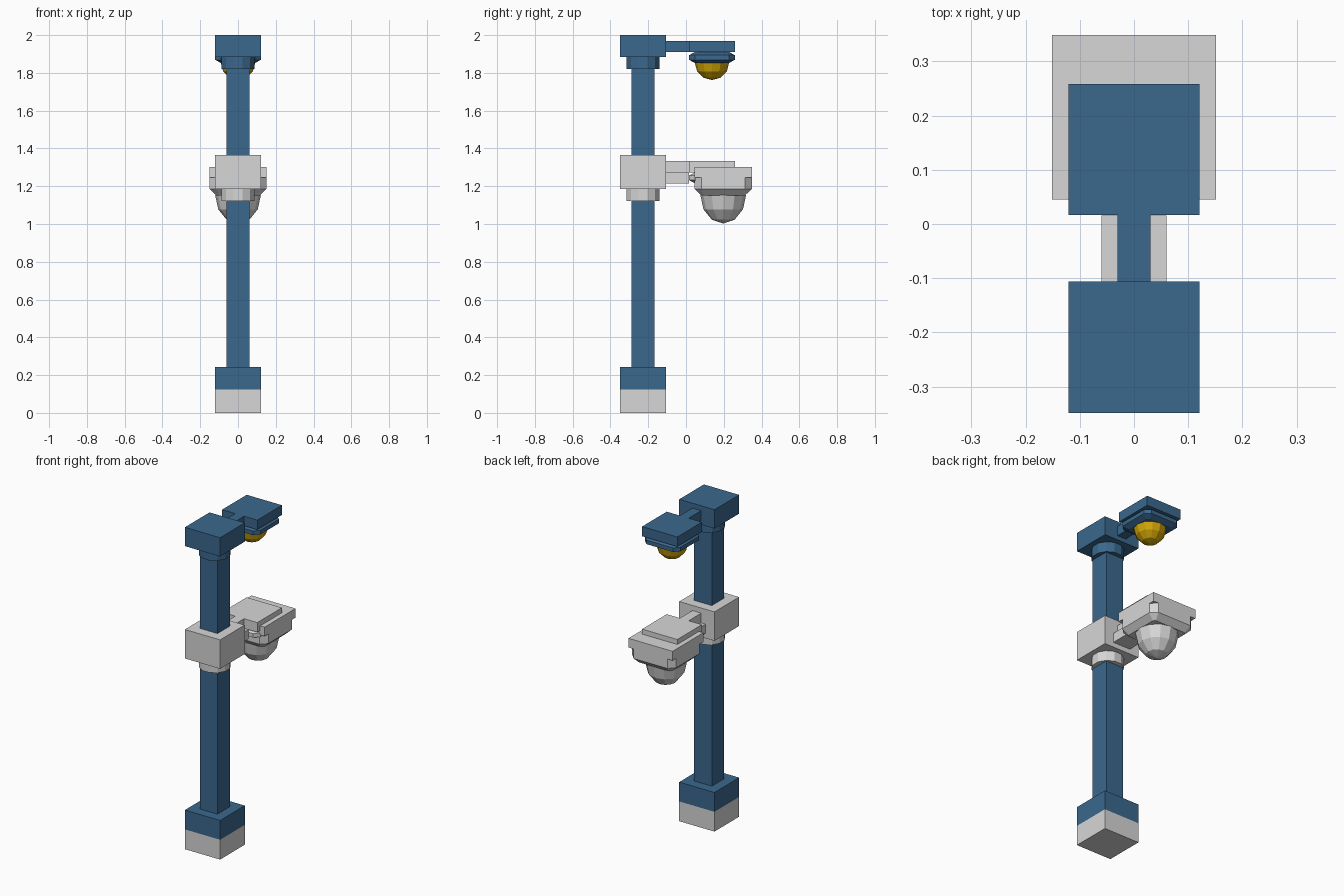
import bpy, bmesh, math

if "Cube" in bpy.data.objects:
    bpy.data.objects.remove(bpy.data.objects["Cube"])


def material(name, rgb):
    m = bpy.data.materials.new(name)
    m.diffuse_color = (*rgb, 1)
    m.use_nodes = True
    m.node_tree.nodes["Principled BSDF"].inputs["Base Color"].default_value = m.diffuse_color
    return m


BLUE = material("steel blue", (0.043, 0.138, 0.27))
GREY = material("light grey", (0.68, 0.68, 0.68))
YELLOW = material("lamp yellow", (0.64, 0.38, 0.002))
POST_Y = -0.2275
LAMP_Y = 0.1375
HALF = 0.121


def finish(name, bm, mat):
    bmesh.ops.recalc_face_normals(bm, faces=bm.faces)
    me = bpy.data.meshes.new(name)
    bm.to_mesh(me)
    bm.free()
    me.materials.append(mat)
    ob = bpy.data.objects.new(name, me)
    bpy.context.collection.objects.link(ob)
    return ob


def loft(name, rings, mat):
    """Skin a stack of equal-length point rings and cap both ends."""
    bm = bmesh.new()
    rows = [[bm.verts.new(p) for p in r] for r in rings]
    n = len(rows[0])
    for a, b in zip(rows, rows[1:]):
        for i in range(n):
            j = (i + 1) % n
            bm.faces.new((a[i], a[j], b[j], b[i]))
    bm.faces.new(rows[0])
    bm.faces.new(rows[-1])
    return finish(name, bm, mat)


def square(h, y, z):
    return [(-h, y - h, z), (h, y - h, z), (h, y + h, z), (-h, y + h, z)]


def chamfered(h, cut, y, z):
    """Square outline with its four corners cut at 45 degrees."""
    k = h - cut
    pts = [(h, -k), (h, k), (k, h), (-k, h), (-h, k), (-h, -k), (-k, -h), (k, -h)]
    return [(a, y + b, z) for a, b in pts]


def block(name, h, y, z0, z1, mat):
    return loft(name, [square(h, y, z0), square(h, y, z1)], mat)


def bar(name, h, y0, y1, z0, z1, mat):
    return loft(name, [[(-h, y0, z), (h, y0, z), (h, y1, z), (-h, y1, z)] for z in (z0, z1)], mat)


def collar(name, z0, z1, mat):
    a = [math.radians(15 + 30 * i) for i in range(12)]
    return loft(name, [[(0.091 * math.cos(t), POST_Y + 0.091 * math.sin(t), z) for t in a]
                       for z in (z0, z1)], mat)


def dome(name, r, depth, y, z, mat):
    """Lower half of a low-poly sphere."""
    bm = bmesh.new()
    bmesh.ops.create_uvsphere(bm, u_segments=12, v_segments=6, radius=1)
    bmesh.ops.delete(bm, geom=[v for v in bm.verts if v.co.z > 0.01], context='VERTS')
    bmesh.ops.holes_fill(bm, edges=[e for e in bm.edges if e.is_boundary], sides=0)
    for v in bm.verts:
        v.co = (v.co.x * r, y + v.co.y * r, z + v.co.z * depth)
    return finish(name, bm, mat)


def lamp_plate(prefix, top, mat):
    """Arm, plate and bevelled holder under the plate."""
    bar(prefix + "_arm", 0.03, -0.12, 0.02, top - 0.06, top, mat)
    block(prefix + "_plate", HALF, LAMP_Y, top - 0.06, top, mat)
    profile = [(0.091, 0.018, -0.117), (HALF, 0.03, -0.101),
               (HALF, 0.03, -0.076), (0.091, 0.018, -0.06)]
    loft(prefix + "_holder", [chamfered(h, c, LAMP_Y, top + dz) for h, c, dz in profile], mat)


# Post with its two-tone foot
block("foot_lower", HALF, POST_Y, 0, 0.123, GREY)
block("foot_upper", HALF, POST_Y, 0.123, 0.243, BLUE)
block("post", 0.0605, POST_Y, 0.24, 1.90, BLUE)

# Top lamp
block("head_block", HALF, POST_Y, 1.883, 2.0, BLUE)
collar("head_collar", 1.82, 1.883, BLUE)
lamp_plate("top_lamp", 1.97, BLUE)
dome("top_lamp_bulb", 0.091, 0.092, LAMP_Y, 1.854, YELLOW)

# Middle lamp
block("middle_block", HALF, POST_Y, 1.185, 1.365, GREY)
collar("middle_collar", 1.123, 1.185, GREY)
lamp_plate("middle_lamp", 1.333, GREY)
bar("middle_lower_arm", 0.06, -0.12, 0.016, 1.215, 1.273, GREY)

# Large housing: plain lid, body with cut corners, tapered underside
block("housing_lid", 0.1515, 0.197, 1.245, 1.302, GREY)
loft("housing_body", [chamfered(0.116, 0.012, 0.197, 1.152),
                      chamfered(0.1515, 0.036, 0.197, 1.186),
                      chamfered(0.1515, 0.036, 0.197, 1.25)], GREY)
dome("large_dome", 0.121, 0.15, 0.197, 1.153, GREY)
